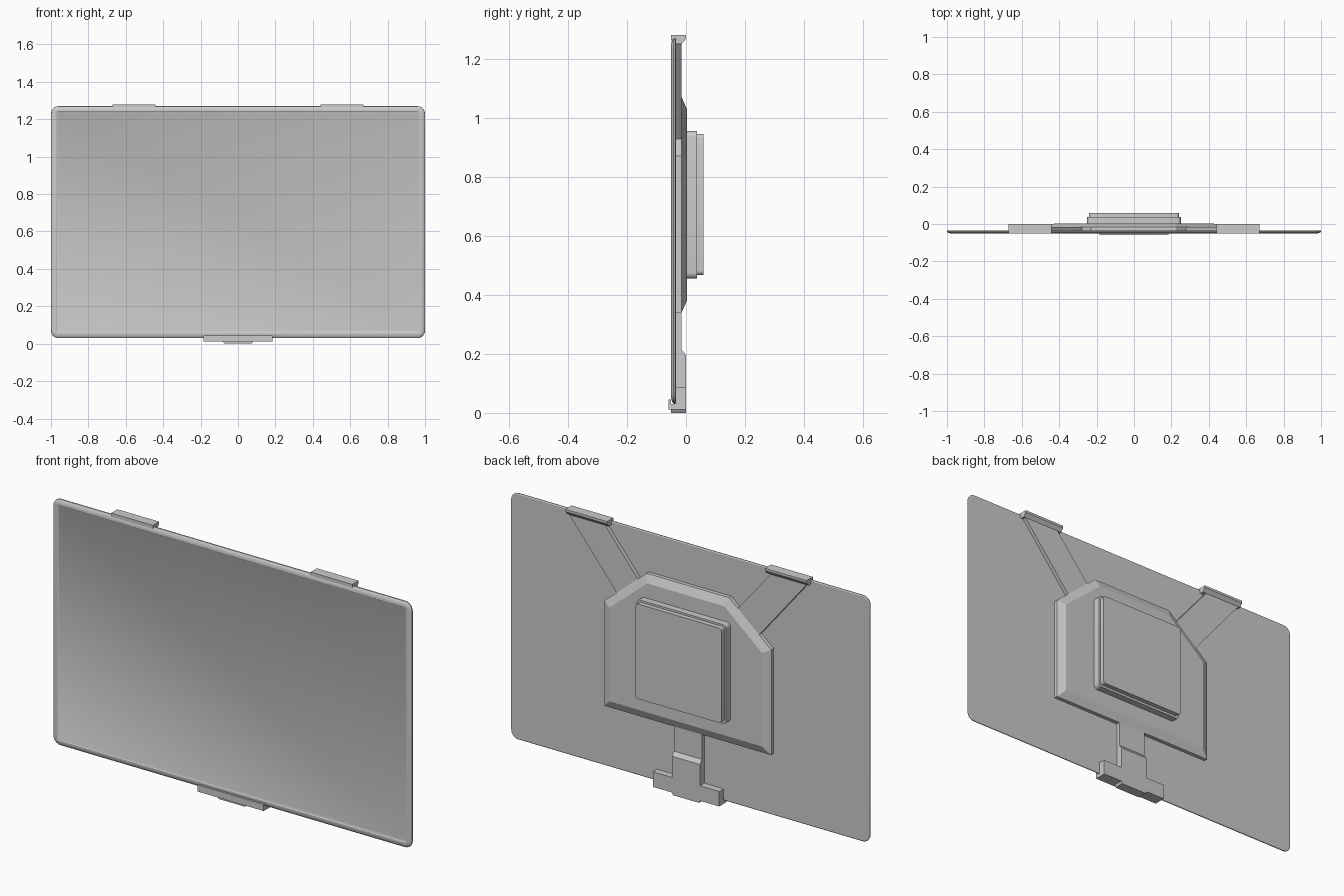
import bpy, bmesh
from math import sin, cos, pi

if "Cube" in bpy.data.objects:
    bpy.data.objects.remove(bpy.data.objects["Cube"])


def loft(name, rings):
    """Skin a stack of equal-length point rings and cap both ends."""
    bm = bmesh.new()
    vs = [[bm.verts.new(p) for p in ring] for ring in rings]
    n = len(vs[0])
    for a, b in zip(vs, vs[1:]):
        for i in range(n):
            j = (i + 1) % n
            bm.faces.new((a[i], a[j], b[j], b[i]))
    bm.faces.new(vs[0])
    bm.faces.new(vs[-1])
    bmesh.ops.recalc_face_normals(bm, faces=bm.faces)
    me = bpy.data.meshes.new(name)
    bm.to_mesh(me)
    bm.free()
    ob = bpy.data.objects.new(name, me)
    bpy.context.collection.objects.link(ob)
    return ob


def extrude_y(name, xz, y0, y1):
    return loft(name, [[(x, y, z) for x, z in xz] for y in (y0, y1)])


def extrude_x(name, yz, x0, x1):
    return loft(name, [[(x, y, z) for y, z in yz] for x in (x0, x1)])


def round_rect(hx, z0, z1, r, y, inset=0.0, seg=5):
    """Rounded rectangle ring facing y."""
    zc, hz, r2 = (z0 + z1) / 2, (z1 - z0) / 2, max(r - inset, 0.012)
    hx, hz = hx - inset, hz - inset
    pts = []
    for k, (sx, sz) in enumerate(((1, 1), (-1, 1), (-1, -1), (1, -1))):
        for i in range(seg + 1):
            a = (k + i / seg) * pi / 2
            pts.append((sx * (hx - r2) + r2 * cos(a), y,
                        zc + sz * (hz - r2) + r2 * sin(a)))
    return pts


def mirrored(half):
    return half + [(-x, z) for x, z in reversed(half)]


# Thin tablet panel: softened rim and slightly recessed screen
rim = [(-0.034, 0.005), (-0.037, 0.0), (-0.042, 0.001), (-0.047, 0.008),
       (-0.050, 0.018), (-0.050, 0.027), (-0.048, 0.030)]
loft("tablet_panel", [round_rect(1.0, 0.03, 1.27, 0.04, y, i) for y, i in rim])

# Back plate with cut upper corners and bevelled border
base = mirrored([(0.465, 0.34), (0.465, 0.87), (0.23, 1.07)])
face = mirrored([(0.425, 0.38), (0.425, 0.851), (0.215, 1.03)])
loft("back_plate", [[(x, y, z) for x, z in o] for o, y in
                    ((base, -0.034), (base, -0.015), (face, 0.003))])

# Stepped mounting block
loft("mount_block", [round_rect(0.25, 0.455, 0.955, 0.02, y) for y in (0.0, 0.037)])
loft("mount_cover", [round_rect(0.24, 0.467, 0.945, 0.015, y) for y in (0.03, 0.06)])

# Upper diagonal arms and hooked clips
hook = [(-0.05, 1.28), (0, 1.28), (0, 1.268), (-0.015, 1.25), (-0.034, 1.25),
        (-0.034, 1.268), (-0.042, 1.268), (-0.042, 1.262), (-0.05, 1.262)]
arm = [(0.665, 1.255), (0.465, 1.255), (0.24, 0.982), (0.36, 0.882)]
for side, s in (("right", 1), ("left", -1)):
    extrude_y("upper_arm_" + side, [(s * x, z) for x, z in arm], -0.034, -0.015)
    extrude_x("upper_clip_" + side, hook, s * 0.44, s * 0.672)

# Lower strut stepping out to the clip thickness
extrude_x("lower_strut", [(-0.034, 0.012), (0, 0.012), (0, 0.195), (-0.015, 0.215),
                          (-0.015, 0.35), (-0.034, 0.35)], -0.078, 0.078)

# Lower clip with front lip, and the foot tab beneath it
extrude_x("lower_clip", [(-0.06, 0.045), (-0.06, 0.012), (0, 0.012), (0, 0.088),
                         (-0.034, 0.088), (-0.034, 0.03), (-0.05, 0.03),
                         (-0.05, 0.045)], -0.185, 0.185)
extrude_y("foot_tab", mirrored([(0.072, 0.0), (0.08, 0.012)]), -0.05, 0)

# Smooth rounded parts while keeping hard edges
bpy.ops.object.select_all(action='DESELECT')
for n in ("tablet_panel", "mount_block", "mount_cover"):
    bpy.data.objects[n].select_set(True)
bpy.context.view_layer.objects.active = bpy.data.objects["tablet_panel"]
bpy.ops.object.shade_smooth_by_angle(angle=0.52)
